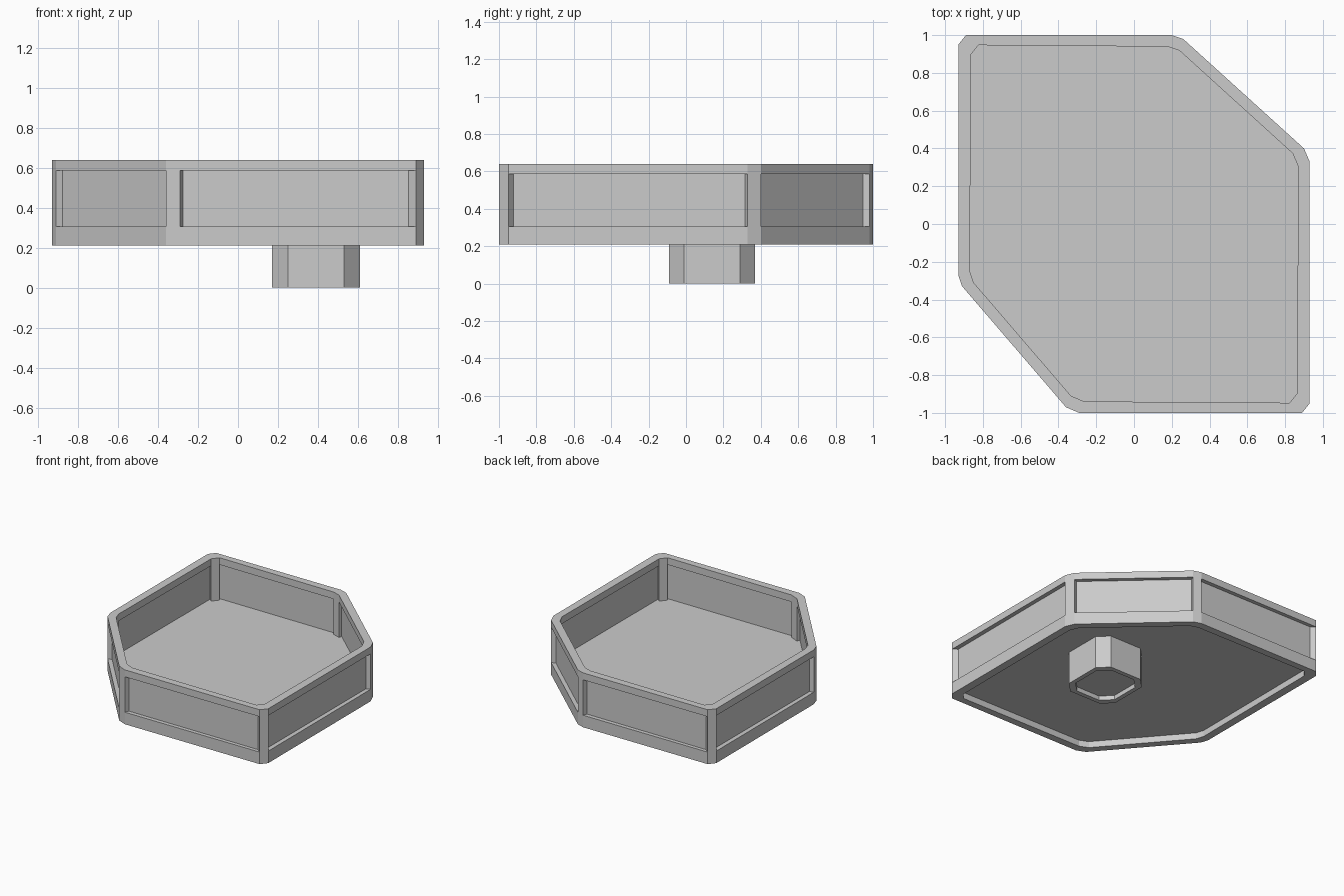
import bpy
import bmesh
from mathutils import Vector

cube = bpy.data.objects.get("Cube")
if cube:
    bpy.data.objects.remove(cube)

grey = bpy.data.materials.new("plain grey")
grey.use_nodes = True
GREY = (0.6, 0.6, 0.6, 1)
grey.diffuse_color = GREY
grey.node_tree.nodes["Principled BSDF"].inputs["Base Color"].default_value = GREY

# Each outline is a counterclockwise list of chamfered corners, two points each
TRAY = [((-.93, -.27), (-.91, -.33)), ((-.36, -.97), (-.29, -1)),
        ((.89, -1), (.93, -.95)), ((.93, .33), (.90, .40)),
        ((.26, .98), (.2, 1)), ((-.89, 1), (-.93, .95))]
SOCKET = [((.17, -.01), (.25, -.09)), ((.53, -.09), (.61, -.01)),
          ((.61, .29), (.53, .37)), ((.25, .37), (.17, .29))]


def inward(a, b):
    d = (Vector(b) - Vector(a)).normalized()
    return Vector((-d.y, d.x))


def inset(corners, depth):
    """Slide every chamfer inward so the long sides move by depth."""
    points = []
    for i, (a, b) in enumerate(corners):
        n = inward(a, b)
        after = inward(b, corners[(i + 1) % len(corners)][0])
        before = inward(corners[i - 1][1], a)
        shift = n * depth * 2 / (n.dot(after) + n.dot(before))
        points += [Vector(a) + shift, Vector(b) + shift]
    return points


def finish(name, bm):
    bmesh.ops.recalc_face_normals(bm, faces=bm.faces)
    mesh = bpy.data.meshes.new(name)
    bm.to_mesh(mesh)
    bm.free()
    mesh.materials.append(grey)
    bpy.context.collection.objects.link(bpy.data.objects.new(name, mesh))


def prism(name, points, z0, z1):
    bm = bmesh.new()
    low, high = [[bm.verts.new((p.x, p.y, z)) for p in points] for z in (z0, z1)]
    bm.faces.new(low)
    bm.faces.new(high)
    for i in range(len(points)):
        bm.faces.new((low[i - 1], low[i], high[i], high[i - 1]))
    finish(name, bm)


def ring(name, corners, d0, d1, z0, z1):
    bm = bmesh.new()
    loops = [[bm.verts.new((p.x, p.y, z)) for p in inset(corners, d)]
             for d, z in ((d0, z0), (d0, z1), (d1, z1), (d1, z0))]
    for k in range(4):
        a, b = loops[k - 1], loops[k]
        for i in range(len(a)):
            bm.faces.new((a[i - 1], a[i], b[i], b[i - 1]))
    finish(name, bm)


WALL = 0.06
BASE, FLOOR, RAIL, TOP = 0.21, 0.305, 0.585, 0.64

# Tray frame: lower rim, upper rail, thin wall panels and floor plate
ring("lower_rim", TRAY, 0, WALL, BASE, FLOOR)
ring("upper_rail", TRAY, 0, WALL, RAIL, TOP)
ring("wall_panels", TRAY, 0.032, 0.037, FLOOR, RAIL)
prism("floor_plate", inset(TRAY, WALL), 0.26, FLOOR)

# Corner posts
outer, inner = inset(TRAY, 0), inset(TRAY, WALL)
for i in range(0, len(outer), 2):
    prism(f"corner_post_{i // 2 + 1}",
          [outer[i], outer[i + 1], inner[i + 1], inner[i]], FLOOR, RAIL)

# Socket under the floor
ring("socket_wall", SOCKET, 0, 0.035, 0, 0.26)
prism("socket_plate", inset(SOCKET, 0.035), 0.035, 0.26)
